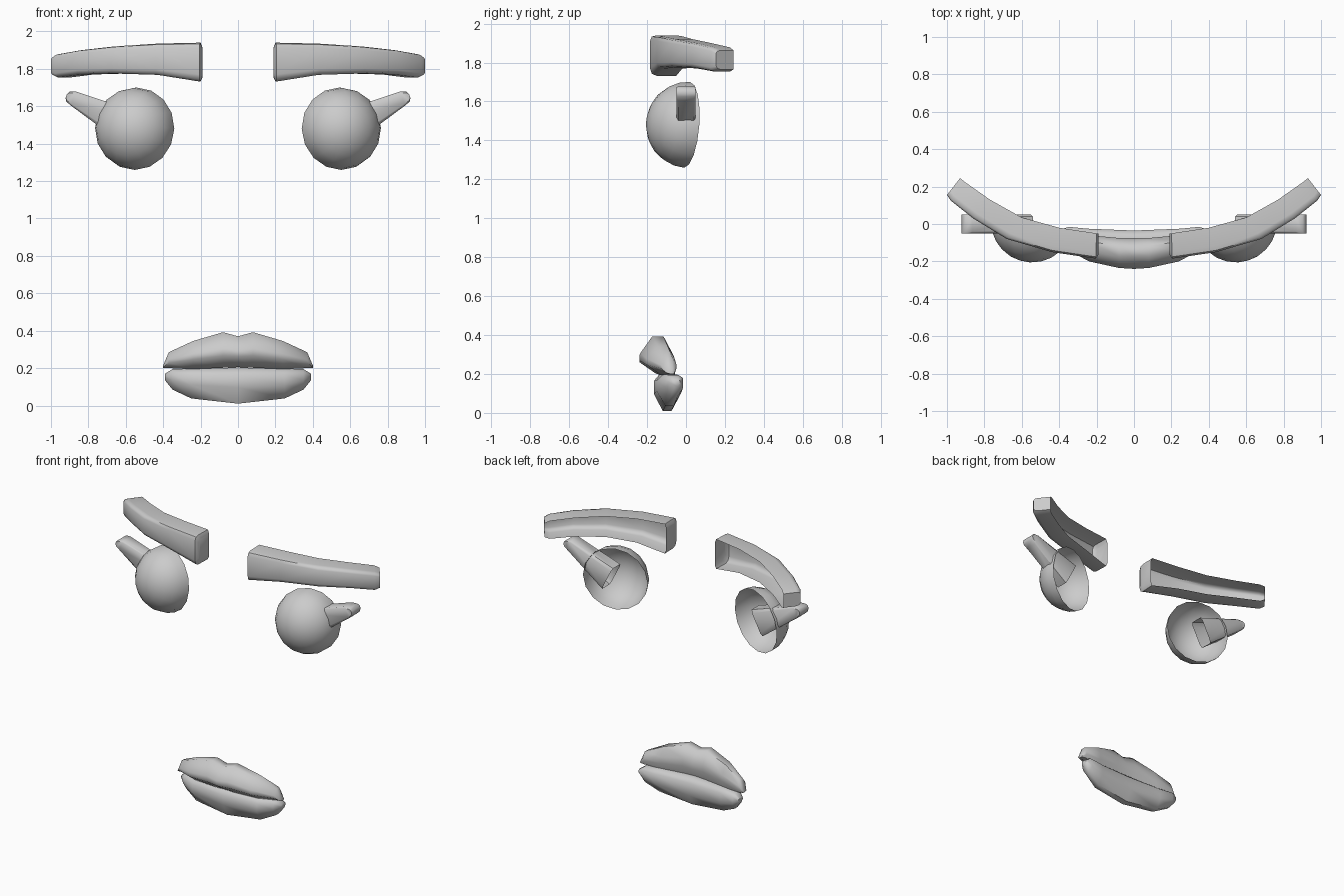
import bpy, bmesh, math
from mathutils import Matrix, Vector

if "Cube" in bpy.data.objects:
    bpy.data.objects.remove(bpy.data.objects["Cube"])

grey = bpy.data.materials.new("plain_grey")
grey.diffuse_color = (0.6, 0.6, 0.6, 1)
grey.use_nodes = True
grey.node_tree.nodes["Principled BSDF"].inputs["Base Color"].default_value = grey.diffuse_color


def finish(name, bm, mirror=True, angle=50):
    """Turn a bmesh into a smooth, optionally mirrored object."""
    bmesh.ops.recalc_face_normals(bm, faces=bm.faces)
    mesh = bpy.data.meshes.new(name)
    bm.to_mesh(mesh)
    bm.free()
    mesh.materials.append(grey)
    ob = bpy.data.objects.new(name, mesh)
    bpy.context.collection.objects.link(ob)
    bpy.ops.object.select_all(action='DESELECT')
    ob.select_set(True)
    bpy.context.view_layer.objects.active = ob
    bpy.ops.object.shade_smooth_by_angle(angle=math.radians(angle))
    if mirror:
        mod = ob.modifiers.new("Mirror", 'MIRROR')
        mod.use_axis[0] = True
    return ob


def loft(rings, closed=True, caps=(True, True)):
    """Skin a list of equal-length point rings."""
    bm = bmesh.new()
    rows = [[bm.verts.new(p) for p in ring] for ring in rings]
    n = len(rows[0])
    for a, b in zip(rows, rows[1:]):
        for i in range(n if closed else n - 1):
            j = (i + 1) % n
            bm.faces.new((a[i], a[j], b[j], b[i]))
    for use, row in zip(caps, (rows[0], rows[-1])):
        if use:
            bm.faces.new(row)
    return bm


# Eyebrows: curved bars with rounded fronts and open backs
brow_profile = [(0, 0), (.75, 0), (.93, .05), (1, .18), (1, .86), (.93, .97), (.75, 1), (0, 1)]
# front x, front y, back x, back y, bottom z, top z
brow_stations = [
    (.190, -.165, .190, -.05, 1.755, 1.915),
    (.205, -.185, .200, -.05, 1.732, 1.940),
    (.440, -.150, .400, -.02, 1.768, 1.935),
    (.680, -.080, .600, .035, 1.775, 1.920),
    (.860, .030, .770, .130, 1.770, 1.900),
    (.980, .125, .905, .225, 1.753, 1.878),
    (1.00, .155, .930, .245, 1.765, 1.862)]
rings = []
for fx, fy, bx, by, zb, zt in brow_stations:
    rings.append([(bx + (fx - bx) * t, by + (fy - by) * t, zb + (zt - zb) * h)
                  for t, h in brow_profile])
finish("eyebrows", loft(rings, closed=False))

# Eyes: hollow half spheres turned slightly outward
bm = bmesh.new()
bmesh.ops.create_uvsphere(bm, u_segments=16, v_segments=12, radius=1)
bmesh.ops.delete(bm, geom=[v for v in bm.verts if v.co.z < -.01], context='VERTS')
bm.transform(Matrix.Translation((.548, .005, 1.48))
             @ Matrix.Rotation(math.radians(17), 4, 'Z')
             @ Matrix.Rotation(math.radians(86), 4, 'X')
             @ Matrix.Diagonal((.217, .221, .21, 1)))
finish("eyes", bm)

# Eyelashes: tapered wedges, open at the inner end
lash_profile = [(-.05, .12), (-.04, 0), (.04, 0), (.05, .12),
                (.05, .88), (.04, 1), (-.04, 1), (-.05, .88)]
lash_stations = [(.625, 1.405, .54, 1.57), (.895, 1.605, .865, 1.678),
                 (.918, 1.625, .90, 1.678), (.922, 1.645, .915, 1.665)]
rings = [[(bx + (tx - bx) * h, y, bz + (tz - bz) * h) for y, h in lash_profile]
         for bx, bz, tx, tz in lash_stations]
finish("eyelashes", loft(rings, caps=(False, True)))


# Lips: faceted tapered rolls; stations are x, front y, back y, bottom z, top z
def lip(name, stations, profile):
    full = [(-s[0], *s[1:]) for s in reversed(stations[1:])] + stations
    rings = [[(x, yf + (yb - yf) * u, zb + (zt - zb) * v) for u, v in profile]
             for x, yf, yb, zb, zt in full]
    finish(name, loft(rings), mirror=False, angle=60)


lip("upper_lip",
    [(0, -.24, -.075, .205, .37), (.08, -.235, -.075, .202, .392),
     (.24, -.20, -.06, .195, .345), (.37, -.13, -.05, .2, .285),
     (.40, -.10, -.06, .2, .215)],
    [(0, .55), (.0, .34), (.5, 0), (.9, .0), (1, .3), (1, .6), (.75, 1), (.38, 1)])
lip("lower_lip",
    [(0, -.165, -.035, .01, .203), (.25, -.15, -.025, .038, .198),
     (.35, -.11, -.015, .085, .195), (.39, -.075, -.03, .135, .17)],
    [(0, .8), (0, .45), (.35, 0), (.7, 0), (1, .4), (1, .85), (.75, 1), (.25, 1)])
